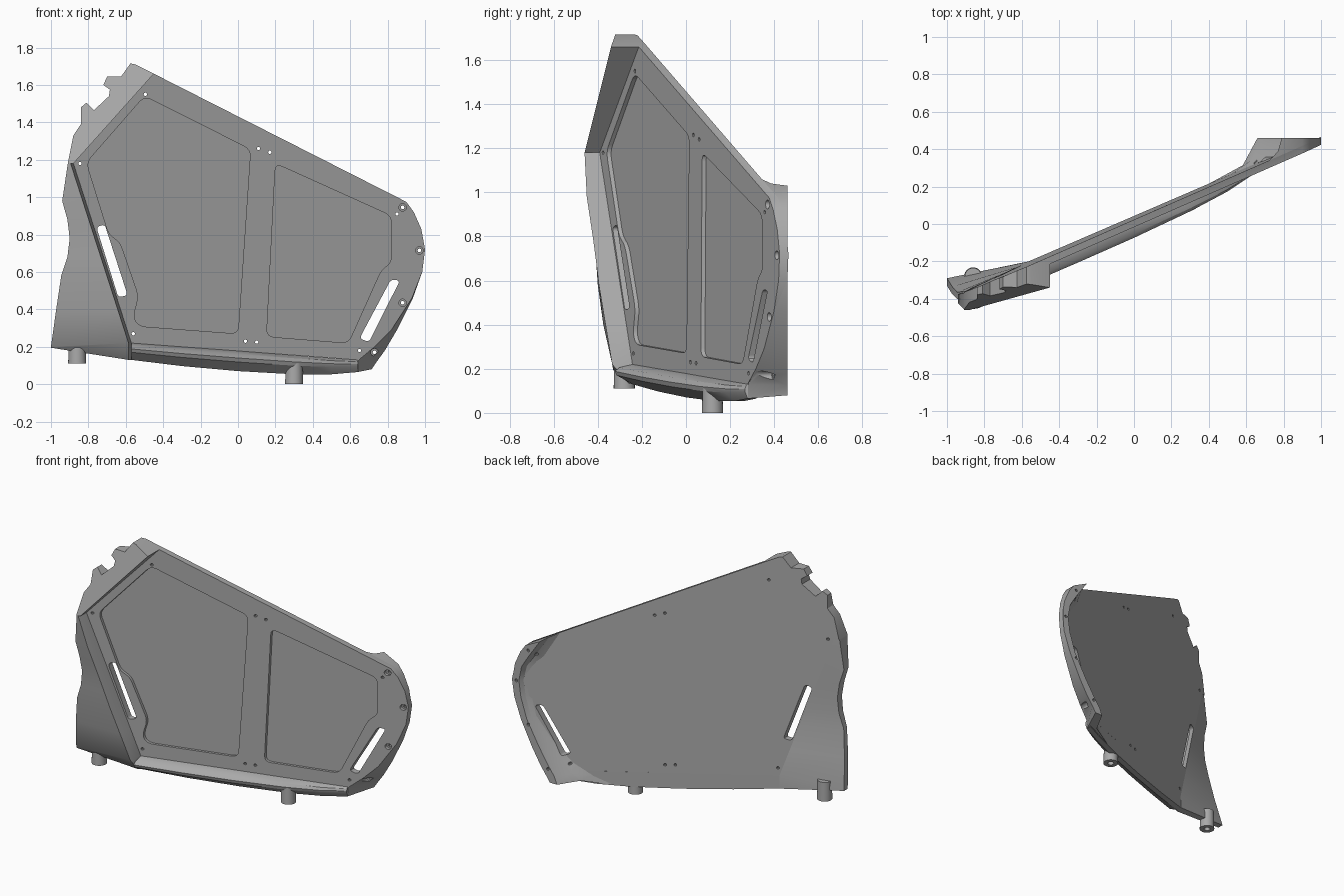
import bpy, bmesh, math

cube = bpy.data.objects.get("Cube")
if cube:
    bpy.data.objects.remove(cube, do_unlink=True)

grey = bpy.data.materials.new("satin grey")
grey.use_nodes = True
COLOUR = (0.4, 0.4, 0.4, 1)
grey.diffuse_color = COLOUR
grey.node_tree.nodes["Principled BSDF"].inputs["Base Color"].default_value = COLOUR

THICK = 0.04


def plane(x, z):
    """Depth of the slanted front face of the panel."""
    return 0.006 + 0.43 * x - 0.016 * z


def rear(x, z):
    return plane(x, z) + THICK


def shifted(offset):
    return lambda x, z: plane(x, z) + offset


def finish(name, bm):
    bmesh.ops.remove_doubles(bm, verts=bm.verts, dist=0.0005)
    bmesh.ops.recalc_face_normals(bm, faces=bm.faces)
    mesh = bpy.data.meshes.new(name)
    bm.to_mesh(mesh)
    bm.free()
    ob = bpy.data.objects.new(name, mesh)
    bpy.context.collection.objects.link(ob)
    mesh.materials.append(grey)
    return ob


def bridge(bm, rings):
    loops = [[bm.verts.new(p) for p in ring] for ring in rings]
    n = len(loops[0])
    for a, b in zip(loops, loops[1:]):
        for i in range(n):
            j = (i + 1) % n
            bm.faces.new((a[i], a[j], b[j], b[i]))
    bm.faces.new(loops[0])
    bm.faces.new(loops[-1][::-1])


def loft(name, rings):
    bm = bmesh.new()
    bridge(bm, rings)
    return finish(name, bm)


def slabs(name, parts):
    """Prisms from (outline in x and z, front depth, back depth)."""
    bm = bmesh.new()
    for outline, front, back in parts:
        bridge(bm, [[(x, f(x, z), z) for x, z in outline] for f in (front, back)])
    return finish(name, bm)


def circle(x, z, r, n=20):
    return [(x + r * math.cos(math.tau * i / n), z + r * math.sin(math.tau * i / n))
            for i in range(n)]


def rounded(points, r):
    """Round every corner of an outline with a short curve."""
    out = []
    for i, (x, z) in enumerate(points):
        ends = []
        for px, pz in (points[i - 1], points[(i + 1) % len(points)]):
            d = math.hypot(px - x, pz - z)
            k = min(r, d * 0.45) / d
            ends.append((x + (px - x) * k, z + (pz - z) * k))
        for t in (0, 0.25, 0.5, 0.75, 1):
            out.append(tuple((1 - t) ** 2 * a + 2 * t * (1 - t) * c + t * t * b
                             for a, c, b in zip(ends[0], (x, z), ends[1])))
    return out


def cut(ob, cutters):
    bpy.context.view_layer.objects.active = ob
    for cutter in cutters:
        mod = ob.modifiers.new("cut", "BOOLEAN")
        mod.operation = "DIFFERENCE"
        mod.solver = "EXACT"
        mod.object = cutter
        bpy.ops.object.modifier_apply(modifier=mod.name)


# Main panel
panel = slabs("main_panel", [([
    (-0.88, 1.18), (-0.45, 1.66), (0.9, 0.975), (0.94, 0.92), (0.98, 0.83), (1, 0.72),
    (0.985, 0.6), (0.93, 0.46), (0.82, 0.29), (0.73, 0.2), (0.64, 0.13), (-0.57, 0.22)],
    plane, rear)])

# Thick upper corner with two hooked tabs
corner = slabs("upper_corner_block", [([
    (-0.88, 1.18), (-0.45, 1.66), (-0.55, 1.71), (-0.575, 1.715), (-0.625, 1.645),
    (-0.7, 1.645), (-0.72, 1.6), (-0.685, 1.575), (-0.69, 1.54), (-0.77, 1.465),
    (-0.81, 1.505), (-0.84, 1.48), (-0.84, 1.39), (-0.88, 1.33), (-0.91, 1.18)],
    lambda x, z: -0.811 - 0.029 * x + 0.276 * z, rear)])

# Side flange: edge height, ridge depth, outer x and z, outer front and back depth
rings = []
for ez, ry, ox, oz, fy, by in (
        (1.18, -0.46, -0.91, 1.18, -0.455, -0.37),
        (0.98, -0.45, -0.94, 0.98, -0.425, -0.375),
        (0.88, -0.435, -0.912, 0.88, -0.42, -0.365),
        (0.78, -0.42, -0.9, 0.78, -0.41, -0.36),
        (0.68, -0.407, -0.912, 0.68, -0.405, -0.36),
        (0.58, -0.395, -0.945, 0.58, -0.4, -0.365),
        (0.4, -0.365, -0.972, 0.4, -0.375, -0.335),
        (0.22, -0.335, -1, 0.2, -0.33, -0.29),
        (0.13, -0.255, -1, 0.195, -0.33, -0.29)):
    ex = min(-0.88 + (1.18 - ez) * 0.323, -0.57)
    rings.append([(ex, plane(ex, ez), ez), (ex - 0.015, ry, ez), (ox, fy, oz),
                  (ox, by, oz), (ex, rear(ex, ez), ez)])
flange = loft("side_flange", rings)

# Rounded lower rim: x, upper height, bulge, lower height
rings = []
for x, top, bulge, low in (
        (-0.57, 0.22, 0.08, 0.13), (-0.3, 0.2, 0.08, 0.097), (0, 0.178, 0.077, 0.07),
        (0.3, 0.155, 0.065, 0.053), (0.5, 0.14, 0.045, 0.053), (0.64, 0.13, 0.012, 0.065)):
    y = plane(x, top)
    drop = top - low
    rings.append([(x, y, top), (x, y - bulge * 0.75, top - drop * 0.16),
                  (x, y - bulge, top - drop * 0.35), (x, y - bulge * 0.9, top - drop * 0.55),
                  (x, y, low), (x, y + THICK, low), (x, y + THICK, top)])
rim = loft("lower_rim", rings)

# Curved end flange: front edge, back outer edge, back inner edge, fillet foot
rings = []
BACK = 0.46
for f, b, i, t in (
        ((0.64, 0.065), (0.715, 0.08), (0.66, 0.08), (0.4, 0.056)),
        ((0.645, 0.13), (0.745, 0.125), (0.68, 0.13), (0.52, 0.11)),
        ((0.73, 0.2), (0.785, 0.18), (0.73, 0.2), (0.64, 0.19)),
        ((0.82, 0.29), (0.85, 0.29), (0.8, 0.31), (0.75, 0.32)),
        ((0.93, 0.46), (0.935, 0.46), (0.89, 0.47), (0.85, 0.48)),
        ((0.985, 0.6), (0.985, 0.6), (0.935, 0.61), (0.88, 0.62)),
        ((1, 0.72), (1, 0.72), (0.95, 0.72), (0.89, 0.72)),
        ((0.98, 0.83), (0.98, 0.83), (0.93, 0.82), (0.87, 0.81)),
        ((0.94, 0.92), (0.94, 0.92), (0.88, 0.9), (0.82, 0.88)),
        ((0.9, 0.975), (0.9, 0.975), (0.79, 1.03), (0.72, 1.063))):
    foot = rear(*t)
    mx, mz = (i[0] * 0.7 + t[0] * 0.3, i[1] * 0.7 + t[1] * 0.3)
    rings.append([(f[0], plane(*f) + 0.001, f[1]), (b[0], BACK, b[1]), (i[0], BACK, i[1]),
                  (mx, foot * 0.6 + BACK * 0.4, mz), (t[0], foot - 0.002, t[1])])
end = loft("end_flange", rings)

# Cutters: shallow pockets, handle slots, screw holes
pockets = [
    rounded([(-0.5, 1.54), (0.067, 1.255), (0, 0.27), (-0.53, 0.31), (-0.56, 0.36),
             (-0.53, 0.47), (-0.63, 0.76), (-0.69, 0.8), (-0.81, 1.185)], 0.04),
    rounded([(0.2, 1.18), (0.82, 0.9), (0.82, 0.65), (0.765, 0.61), (0.59, 0.22),
             (0.153, 0.255)], 0.04)]
slots = [
    rounded([(-0.757, 0.84), (-0.713, 0.855), (-0.59, 0.475), (-0.64, 0.465)], 0.02),
    rounded([(0.818, 0.56), (0.866, 0.555), (0.7, 0.225), (0.65, 0.245)], 0.02)]
screws = [(-0.495, 1.55), (-0.845, 1.18), (0.11, 1.26), (0.17, 1.24), (0.85, 0.91),
          (-0.56, 0.27), (0.04, 0.23), (0.1, 0.225), (0.65, 0.18)]
bolts = [(0.88, 0.945, 0.02), (0.97, 0.715, 0.02), (0.88, 0.435, 0.02), (0.73, 0.17, 0.08)]
before, beyond = shifted(-0.2), shifted(0.3)
pocket_cutter = slabs("pocket_cutter", [(p, before, shifted(0.018)) for p in pockets])
slot_cutter = slabs("slot_cutter", [(s, before, beyond) for s in slots])
screw_cutter = slabs("screw_cutter",
                     [(circle(x, z, 0.009, 10), before, beyond) for x, z in screws]
                     + [(circle(x, z, 0.01, 10), before, beyond) for x, z, d in bolts])
bolt_cutter = slabs("bolt_cutter",
                    [(circle(x, z, 0.02), before, shifted(d)) for x, z, d in bolts])
cut(panel, [pocket_cutter, slot_cutter, screw_cutter, bolt_cutter])
cut(end, [slot_cutter, screw_cutter, bolt_cutter])
for cutter in (pocket_cutter, slot_cutter, screw_cutter, bolt_cutter):
    bpy.data.objects.remove(cutter, do_unlink=True)


# Hollow feet
def foot_peg(name, x, y, low, high):
    profile = [(0.02, low + 0.05), (0.02, low), (0.048, low), (0.045, high)]
    bm = bmesh.new()
    bridge(bm, [[(cx, cy, z) for cx, cy in circle(x, y, r, 24)] for r, z in profile])
    return finish(name, bm)


pegs = [foot_peg("middle_foot", 0.3, 0.12, 0, 0.115),
        foot_peg("side_foot", -0.86, -0.28, 0.11, 0.24)]

# Smooth shading with sharp edges kept
bpy.ops.object.select_all(action="DESELECT")
for ob in [panel, corner, flange, rim, end] + pegs:
    ob.select_set(True)
bpy.context.view_layer.objects.active = panel
bpy.ops.object.shade_smooth_by_angle(angle=math.radians(30))
